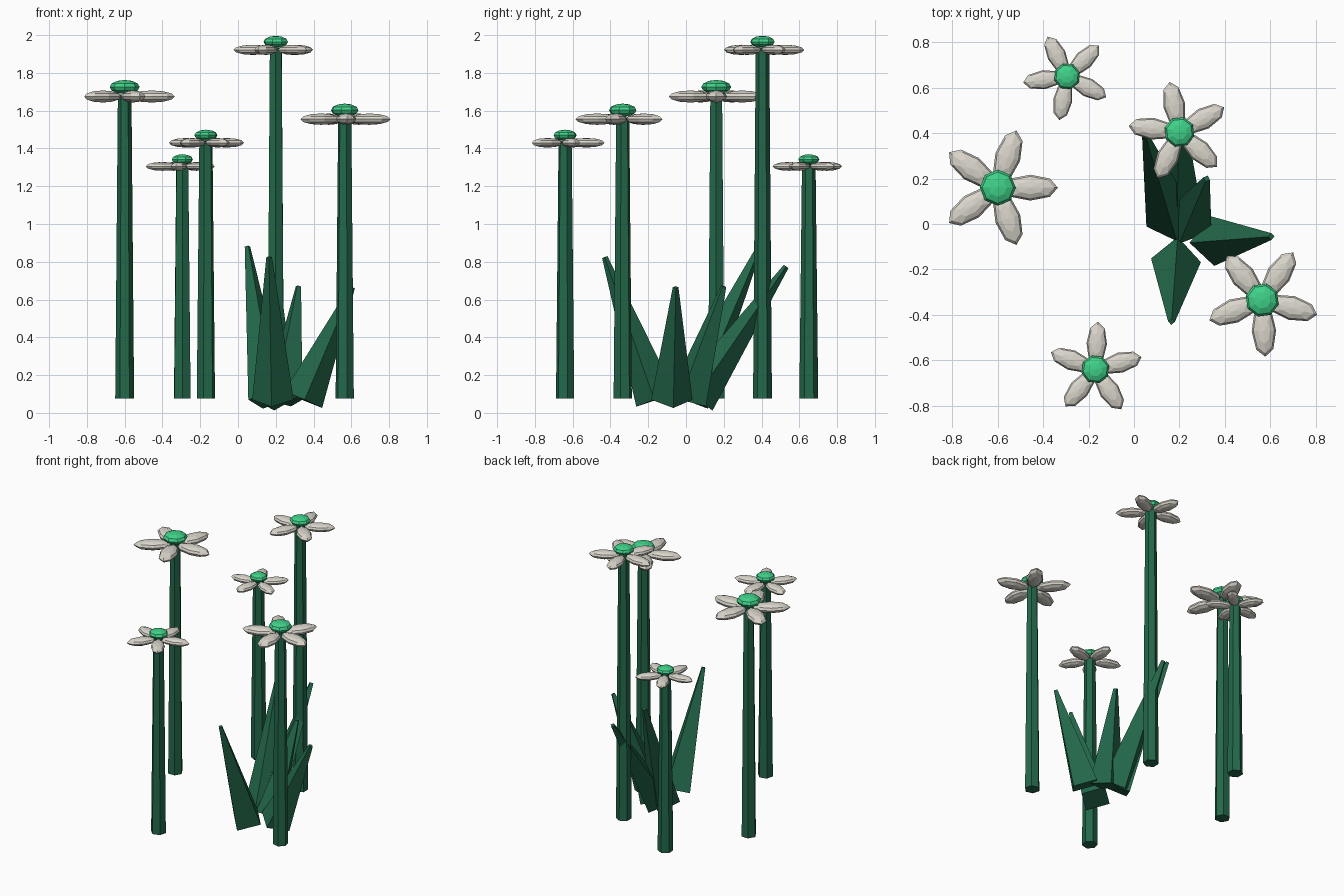
import bpy
from math import cos, sin, radians
from mathutils import Vector, Matrix

cube = bpy.data.objects.get("Cube")
if cube:
    bpy.data.objects.remove(cube, do_unlink=True)


def make_material(name, rgb):
    mat = bpy.data.materials.new(name)
    mat.use_nodes = True
    mat.diffuse_color = (*rgb, 1)
    mat.node_tree.nodes["Principled BSDF"].inputs["Base Color"].default_value = (*rgb, 1)
    return mat


leaf_green = make_material("dark leaf green", (0.017, 0.14, 0.07))
petal_white = make_material("petal off white", (0.70, 0.67, 0.60))
bright_green = make_material("bright centre green", (0.05, 0.64, 0.25))


def finish(name, mat):
    ob = bpy.context.object
    ob.name = name
    ob.data.materials.append(mat)
    return ob


def tapered(name, base, tip, r1, r2, sides, side_dir, mat):
    """Tapered prism from base to tip, with one corner towards side_dir."""
    bpy.ops.mesh.primitive_cone_add(vertices=sides, radius1=r1, radius2=r2, depth=(tip - base).length)
    ob = finish(name, mat)
    z = (tip - base).normalized()
    y = (side_dir - z * side_dir.dot(z)).normalized()
    x = y.cross(z)
    rot = Matrix((x, y, z)).transposed().to_4x4()
    ob.matrix_world = Matrix.Translation((base + tip) / 2) @ rot


def ellipsoid(name, loc, size, turn, segments, rings, mat):
    bpy.ops.mesh.primitive_uv_sphere_add(segments=segments, ring_count=rings, radius=1,
                                         location=loc, rotation=(0, 0, turn))
    ob = finish(name, mat)
    ob.scale = size
    return ob


# Flowers: x, y, petal height, petal reach, turn in degrees
flowers = [
    (-0.60, 0.16, 1.675, 0.265, 0),
    (0.20, 0.405, 1.922, 0.225, 29),
    (0.565, -0.335, 1.555, 0.25, -15),
    (-0.17, -0.64, 1.43, 0.21, 15),
    (-0.295, 0.65, 1.305, 0.195, -28),
]
for i, (x, y, z, reach, turn) in enumerate(flowers, 1):
    a0 = radians(turn)
    tapered(f"stem_{i}", Vector((x, y, 0.075)), Vector((x, y, z + 0.01)),
            0.05, 0.036, 6, Vector((cos(a0), sin(a0), 0)), leaf_green)
    ellipsoid(f"flower_centre_{i}", (x, y, z + 0.19 * reach),
              (0.3 * reach, 0.3 * reach, 0.14 * reach), a0, 8, 6, bright_green)
    for k in range(5):
        a = a0 + radians(72 * k)
        d = 0.54 * reach
        ellipsoid(f"petal_{i}_{k + 1}", (x + d * cos(a), y + d * sin(a), z),
                  (0.46 * reach, 0.215 * reach, 0.12 * reach), a, 8, 6, petal_white)

# Leaf clump: base centre and tip of each four-sided blade
leaves = [
    ((0.345, -0.075, 0.07), (0.605, -0.055, 0.665)),
    ((0.185, -0.16, 0.07), (0.165, -0.43, 0.825)),
    ((0.16, 0.02, 0.07), (0.05, 0.39, 0.88)),
    ((0.19, 0.05, 0.075), (0.20, 0.53, 0.775)),
    ((0.24, 0.01, 0.07), (0.32, 0.20, 0.67)),
]
for i, (base, tip) in enumerate(leaves, 1):
    b, t = Vector(base), Vector(tip)
    lean = t - b
    tapered(f"leaf_{i}", b, t, 0.11, 0.015, 4, Vector((lean.x, lean.y, 0)), leaf_green)
